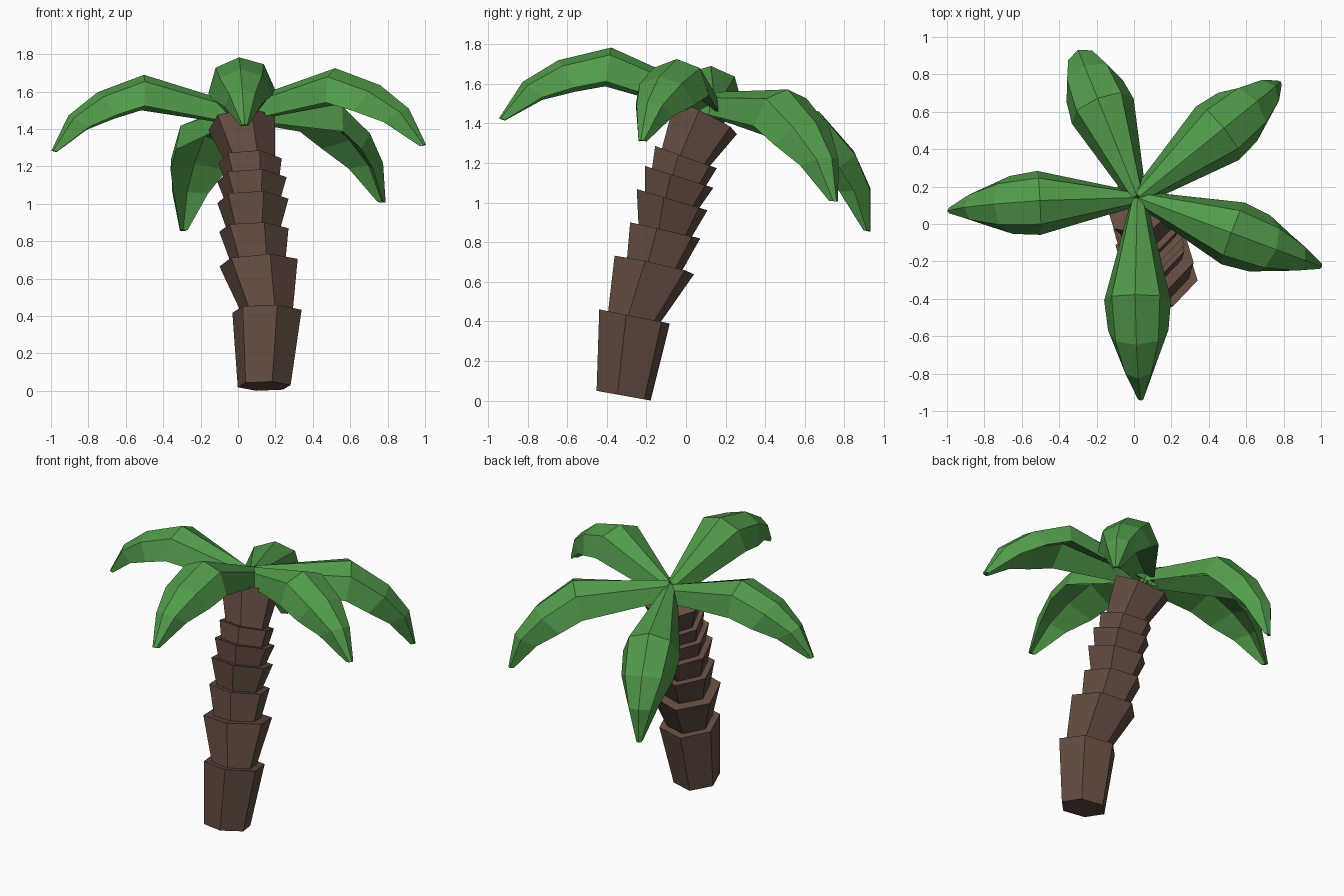
import bpy, bmesh, math
from mathutils import Vector, Matrix

if "Cube" in bpy.data.objects:
    bpy.data.objects.remove(bpy.data.objects["Cube"])


def material(name, color):
    m = bpy.data.materials.new(name)
    m.diffuse_color = color
    m.use_nodes = True
    m.node_tree.nodes["Principled BSDF"].inputs["Base Color"].default_value = m.diffuse_color
    return m


def loft(name, rings, mat):
    """Flat-shaded mesh skinned through closed rings, capped at both ends."""
    bm = bmesh.new()
    loops = [[bm.verts.new(p) for p in ring] for ring in rings]
    n = len(loops[0])
    for a, b in zip(loops, loops[1:]):
        for i in range(n):
            j = (i + 1) % n
            bm.faces.new((a[i], a[j], b[j], b[i]))
    bm.faces.new(loops[0][::-1])
    bm.faces.new(loops[-1])
    bmesh.ops.recalc_face_normals(bm, faces=bm.faces)
    mesh = bpy.data.meshes.new(name)
    bm.to_mesh(mesh)
    bm.free()
    mesh.materials.append(mat)
    return mesh


def add_object(name, mesh, matrix=Matrix()):
    ob = bpy.data.objects.new(name, mesh)
    ob.matrix_world = matrix
    bpy.context.collection.objects.link(ob)


bark = material("bark", (0.127, 0.074, 0.053, 1))
green = material("leaf_green", (0.084, 0.33, 0.07, 1))


def hexagon(center, normal, r):
    q = Vector((0, 0, 1)).rotation_difference(Vector(normal))
    angles = [math.radians(60 * i - 13) for i in range(6)]
    return [Vector(center) + q @ Vector((r * math.cos(a), r * math.sin(a), 0)) for a in angles]


# Trunk: flared segments, each starting from a narrower ring on the one below
# (center, tilt, flared radius, inner radius of the next segment)
segments = [
    ((0.155, -0.26, 0.425), (0, 0.20, 1), 0.19, 0.142),
    ((0.11, -0.16, 0.685), (-0.05, 0.22, 1), 0.215, 0.148),
    ((0.085, -0.105, 0.86), (0, 0.23, 1), 0.19, 0.145),
    ((0.08, -0.07, 1.015), (0, 0.30, 1), 0.195, 0.15),
    ((0.075, -0.035, 1.13), (0, 0.32, 1), 0.19, 0.15),
    ((0.065, 0.0, 1.23), (0, 0.36, 1), 0.173, 0.135),
    ((0.02, 0.10, 1.43), (-0.12, 0.50, 1), 0.185, None),
]
rings = [hexagon((0.14, -0.315, 0.025), (0, 0.18, 1), 0.145)]
for center, normal, outer, inner in segments:
    rings.append(hexagon(center, normal, outer))
    if inner:
        rings.append(hexagon(center, normal, inner))
add_object("trunk", loft("trunk", rings, bark))

# Leaf: arched cross-sections along a drooping spine
# (ridge u, ridge z, shoulder half width, edge half width, ridge-to-edge du, dz)
stations = [
    (0.00, 0.03, 0.028, 0.042, 0.02, -0.11),
    (0.52, 0.265, 0.13, 0.18, 0.03, -0.185),
    (0.79, 0.20, 0.115, 0.163, -0.08, -0.15),
    (0.97, 0.09, 0.07, 0.10, -0.10, -0.085),
    (1.09, -0.095, 0.015, 0.022, -0.03, -0.01),
]
leaf_rings = []
for u, z, ws, we, du, dz in stations:
    section = [(-we, 1), (-ws, 0.25), (0, 0), (ws, 0.25), (we, 1), (0, 0.58)]
    leaf_rings.append([(u + du * k, w, z + dz * k) for w, k in section])
leaf_mesh = loft("leaf", leaf_rings, green)

# Five leaves: yaw, downward pitch, roll, scale, root height
leaves = {
    "leaf_left": (183.5, 7, 4, 0.953, 1.50),
    "leaf_front": (-89.5, 0, 4, 0.995, 1.52),
    "leaf_right": (-20.5, 6, 0, 0.98, 1.52),
    "leaf_back_right": (39, 23, 0, 1.02, 1.53),
    "leaf_back_left": (112, 33, 0, 0.99, 1.52),
}
for name, (yaw, pitch, roll, size, height) in leaves.items():
    m = (Matrix.Translation((0.02, 0.14, height))
         @ Matrix.Rotation(math.radians(yaw), 4, 'Z')
         @ Matrix.Rotation(math.radians(pitch), 4, 'Y')
         @ Matrix.Rotation(math.radians(roll), 4, 'X')
         @ Matrix.Scale(size, 4))
    add_object(name, leaf_mesh, m)
